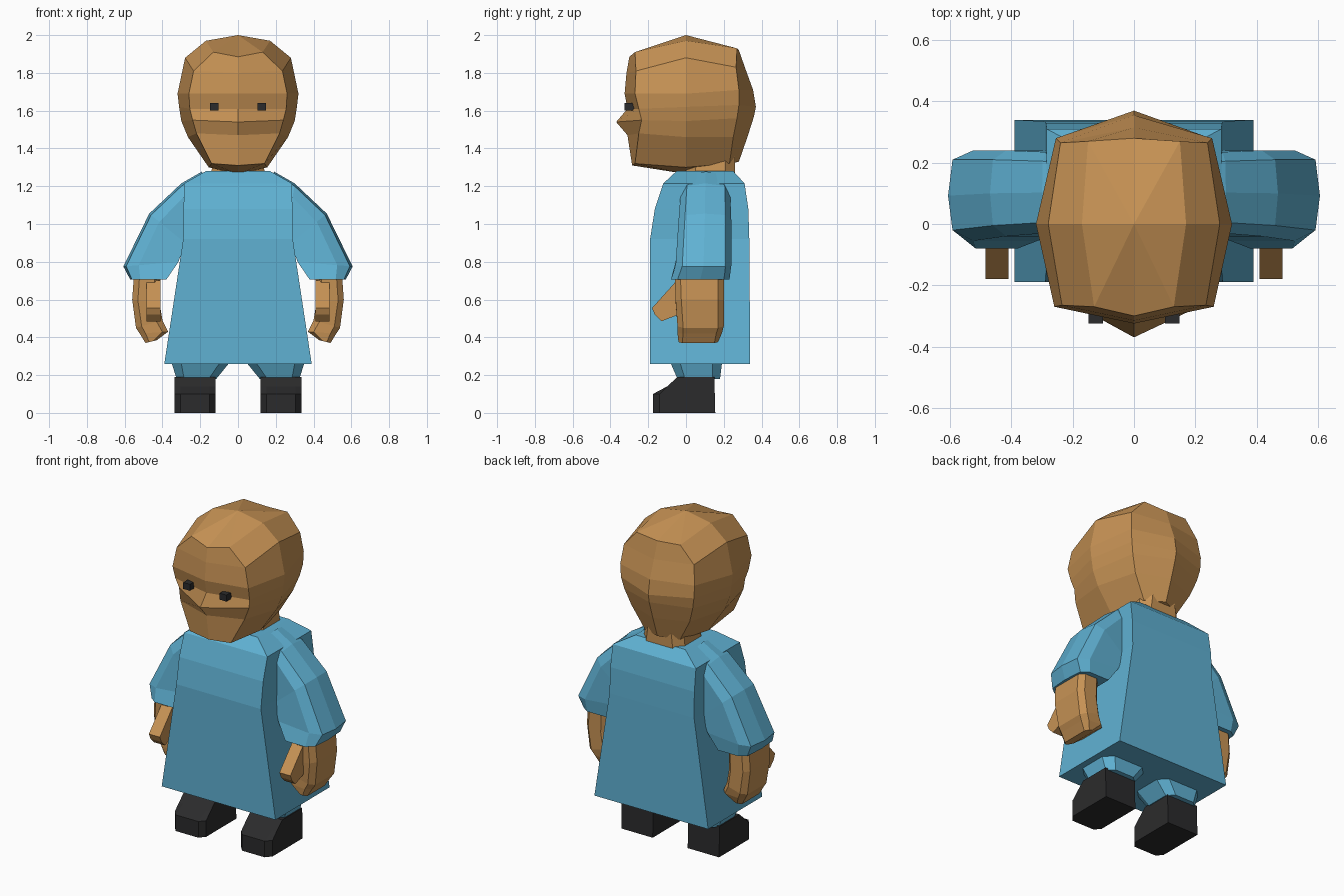
import bpy, bmesh

if "Cube" in bpy.data.objects:
    bpy.data.objects.remove(bpy.data.objects["Cube"])


def material(name, rgb):
    m = bpy.data.materials.new(name)
    m.diffuse_color = (*rgb, 1)
    m.use_nodes = True
    m.node_tree.nodes["Principled BSDF"].inputs["Base Color"].default_value = m.diffuse_color
    return m


SKIN = material("tan_skin", (0.57, 0.29, 0.09))
CLOTH = material("sky_blue_cloth", (0.115, 0.44, 0.65))
DARK = material("charcoal", (0.024, 0.024, 0.025))


def loft(name, rings, mat, bottom=None, top=None):
    """Skin equal-length rings; ends are flat caps, or fans to a point."""
    bm = bmesh.new()
    vs = [[bm.verts.new(p) for p in r] for r in rings]
    n = len(rings[0])
    for a, b in zip(vs, vs[1:]):
        for i in range(n):
            j = (i + 1) % n
            bm.faces.new((a[i], a[j], b[j], b[i]))
    for ring, tip in ((vs[0], bottom), (vs[-1], top)):
        if tip is None:
            bm.faces.new(ring)
        else:
            t = bm.verts.new(tip)
            for i in range(n):
                bm.faces.new((ring[i], ring[(i + 1) % n], t))
    bmesh.ops.recalc_face_normals(bm, faces=bm.faces)
    me = bpy.data.meshes.new(name)
    bm.to_mesh(me)
    bm.free()
    me.materials.append(mat)
    ob = bpy.data.objects.new(name, me)
    bpy.context.collection.objects.link(ob)
    return ob


def rect(x0, x1, y0, y1, z0, z1=None):
    """Rectangle ring; z0 on the x0 side, z1 on the x1 side."""
    z1 = z0 if z1 is None else z1
    return [(x0, y0, z0), (x1, y0, z1), (x1, y1, z1), (x0, y1, z0)]


def octo(x0, x1, y0, y1, z0, z1, c=0.03):
    """Rectangle ring with bevelled corners, sloping from z0 to z1."""
    pts = [(x0 + c, y0), (x1 - c, y0), (x1, y0 + c), (x1, y1 - c),
           (x1 - c, y1), (x0 + c, y1), (x0, y1 - c), (x0, y0 + c)]
    return [(x, y, z0 + (z1 - z0) * (x - x0) / (x1 - x0)) for x, y in pts]


def flip(ring, s):
    return [(s * x, y, z) for x, y, z in ring]


# Head: each half ring runs front centre, front corner, side, back corner, back centre
half_rings = [
    [(0, -.285, 1.31), (.14, -.27, 1.32), (.155, 0, 1.30), (.12, .23, 1.32), (0, .28, 1.33)],
    [(0, -.31, 1.47), (.22, -.25, 1.48), (.265, 0, 1.46), (.20, .25, 1.46), (0, .325, 1.46)],
    [(0, -.37, 1.54), (.24, -.235, 1.55), (.30, 0, 1.545), (.235, .27, 1.56), (0, .36, 1.57)],
    [(0, -.31, 1.61), (.255, -.25, 1.61), (.312, 0, 1.62), (.25, .28, 1.63), (0, .37, 1.62)],
    [(0, -.325, 1.69), (.26, -.27, 1.69), (.32, 0, 1.69), (.255, .28, 1.71), (0, .355, 1.71)],
    [(0, -.315, 1.80), (.235, -.265, 1.81), (.28, 0, 1.88), (.24, .265, 1.83), (0, .315, 1.82)],
    [(0, -.30, 1.885), (.13, -.27, 1.91), (.17, 0, 1.97), (.15, .27, 1.93), (0, .28, 1.92)],
]
loft("head", [h + flip(h[3:0:-1], -1) for h in half_rings], SKIN,
     (0, 0, 1.265), (0, 0, 2.0))

# Neck
loft("neck", [octo(-.15, .15, .0, .26, 1.2, 1.2, .05),
              octo(-.13, .13, .0, .26, 1.36, 1.36, .05)], SKIN)

# Long flared tunic
loft("tunic", [rect(-.39, .39, -.19, .34, .26),
               rect(-.29, .29, -.19, .335, .92),
               rect(-.288, .288, -.165, .33, 1.08),
               rect(-.285, .285, -.12, .31, 1.215),
               rect(-.17, .17, -.05, .25, 1.28)], CLOTH)


def sleeve_ring(xi, zi, xo, zo, yf, yb):
    """Sleeve section with a ridge along the outer side."""
    ym = (yf + yb) / 2
    mix = lambda t, y: (xi + (xo - xi) * t, y, zi + (zo - zi) * t)
    return [mix(0, yf), mix(.72, yf), mix(.95, yf + .035), mix(1, ym),
            mix(.95, yb - .03), mix(.72, yb), mix(0, yb)]


sleeve = [sleeve_ring(.15, 1.0, .19, 1.278, -.01, .22),
          sleeve_ring(.26, .95, .30, 1.215, -.03, .235),
          sleeve_ring(.28, .90, .47, 1.055, -.04, .24),
          sleeve_ring(.315, .80, .607, .775, -.055, .24),
          sleeve_ring(.38, .705, .57, .705, -.08, .23)]

hand = [octo(.41, .55, -.06, .20, .74, .74),
        octo(.415, .56, -.055, .20, .58, .60),
        octo(.40, .54, -.045, .20, .49, .45),
        octo(.37, .52, -.045, .19, .43, .42),
        octo(.43, .49, -.04, .17, .385, .37, .02)]

thumb_profile = [(-.05, .70), (-.18, .555), (-.165, .52), (-.13, .485),
                 (-.04, .52), (.0, .60)]
shoe_profile = [(-.175, 0), (-.175, .10), (-.10, .14), (-.045, .19),
                (.15, .19), (.155, 0)]


def shoe_slice(x, setback):
    """Side profile with the toe pulled back to round its corners."""
    return [(x, y + (setback if i < 2 else 0), z)
            for i, (y, z) in enumerate(shoe_profile)]


for side, s in (("right", 1), ("left", -1)):
    # Arms
    loft(side + "_sleeve", [flip(r, s) for r in sleeve], CLOTH)
    loft(side + "_hand", [flip(r, s) for r in hand], SKIN)
    loft(side + "_thumb", [[(s * x, y, z) for y, z in thumb_profile]
                           for x in (.41, .485)], SKIN)
    # Legs and shoes
    loft(side + "_trouser", [flip(r, s) for r in (
        octo(.02, .36, -.10, .21, .32, .32, .05),
        octo(.05, .35, -.08, .19, .26, .26, .05),
        octo(.115, .325, -.045, .18, .18, .18, .04))], CLOTH)
    loft(side + "_shoe", [flip(shoe_slice(x, d), s) for x, d in (
        (.12, .035), (.15, 0), (.305, 0), (.335, .035))], DARK)
    # Eyes
    loft(side + "_eye", [flip(rect(.102, .148, -.325, -.26, z), s)
                         for z in (1.60, 1.64)], DARK)
